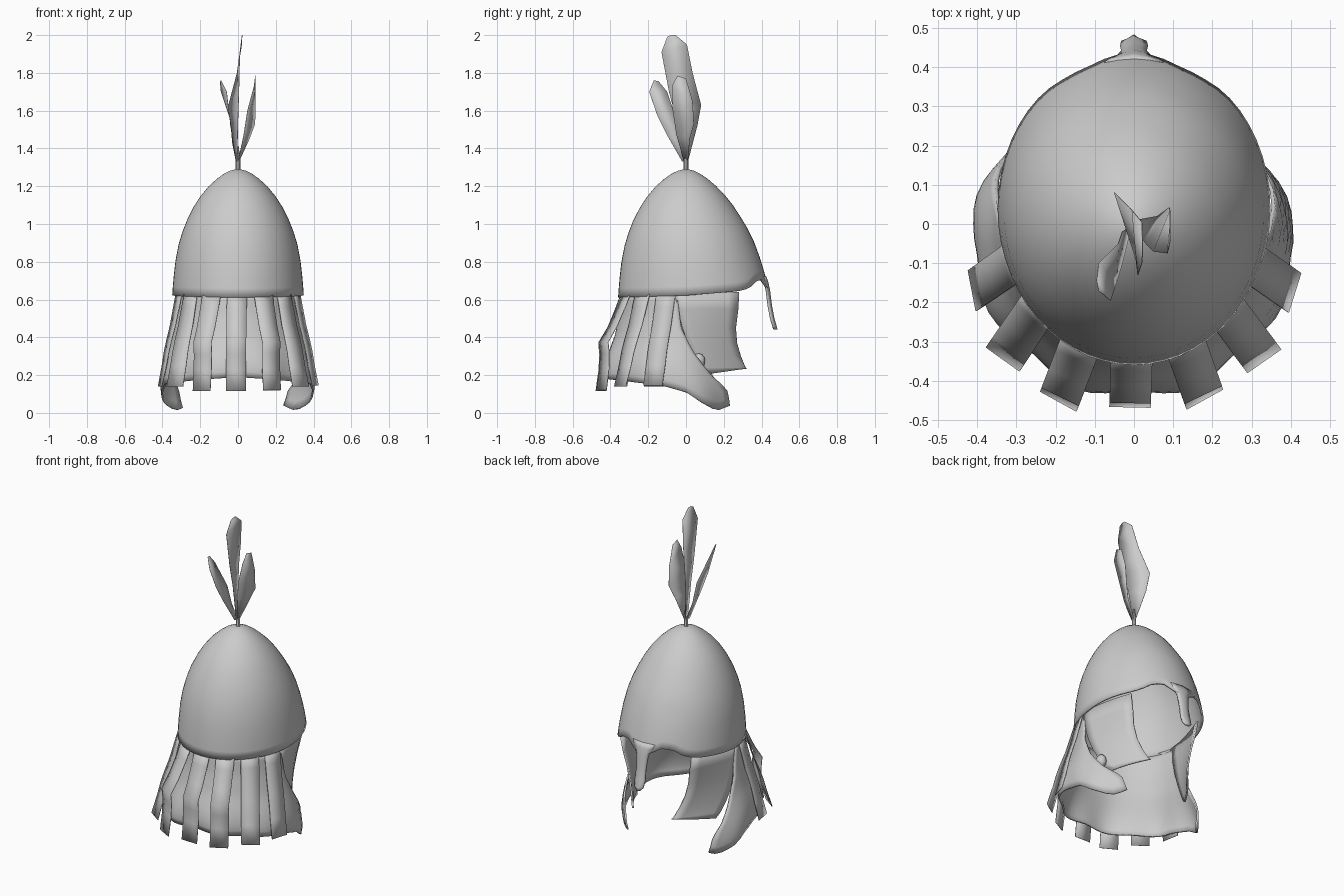
import bpy, bmesh, math
from mathutils import Vector

if "Cube" in bpy.data.objects:
    bpy.data.objects.remove(bpy.data.objects["Cube"])

grey = bpy.data.materials.new("steel grey")
grey.diffuse_color = (0.6, 0.6, 0.6, 1)
grey.use_nodes = True
grey.node_tree.nodes["Principled BSDF"].inputs["Base Color"].default_value = grey.diffuse_color


def lerp(table, v):
    """Piecewise linear lookup in a table of (key, value)."""
    for (a, p), (b, q) in zip(table, table[1:]):
        if v <= b:
            return p + (q - p) * max(0, (v - a) / (b - a))
    return table[-1][1]


def sheet(name, rows, closed=False, thick=0.0, angle=40, offset=-1):
    """Skin a grid of points; optional closed loops and thickness."""
    bm = bmesh.new()
    grid = [[bm.verts.new(p) for p in row] for row in rows]
    for r, s in zip(grid, grid[1:]):
        n = len(r)
        for i in range(n if closed else n - 1):
            j = (i + 1) % n
            bm.faces.new((r[i], r[j], s[j], s[i]))
    bmesh.ops.remove_doubles(bm, verts=bm.verts, dist=1e-5)
    bmesh.ops.recalc_face_normals(bm, faces=bm.faces)
    me = bpy.data.meshes.new(name)
    bm.to_mesh(me)
    bm.free()
    me.materials.append(grey)
    ob = bpy.data.objects.new(name, me)
    bpy.context.collection.objects.link(ob)
    if thick:
        m = ob.modifiers.new("thickness", 'SOLIDIFY')
        m.thickness, m.offset = thick, offset
    bpy.ops.object.select_all(action='DESELECT')
    bpy.context.view_layer.objects.active = ob
    ob.select_set(True)
    bpy.ops.object.shade_smooth_by_angle(angle=math.radians(angle))
    return ob


# Helmet bowl: egg-shaped, rim arched over the eyes
WIDTH = [(.6, .35), (.7, .343), (.8, .332), (.9, .313), (1.0, .281), (1.1, .23), (1.16, .19),
         (1.2, .155), (1.25, .1), (1.275, .06), (1.288, .026), (1.292, 0)]
RIM = [(-.36, .612), (0, .622), (.28, .645), (.34, .66), (.385, .7), (.42, .705), (.44, .65)]


def bowl_point(a, z):
    w = lerp(WIDTH, z)
    front = w * (1 + .265 * (1 - (z - .65) / .64))
    back = w * 1.03
    cy, ry = (front - back) / 2, (front + back) / 2
    return Vector((w * math.cos(a), cy + ry * math.sin(a), z))


def rim_z(a):
    return lerp(RIM, bowl_point(a, .65).y)


SEG = 56
angles = [2 * math.pi * i / SEG for i in range(SEG)]
levels = [0, .07, .15, .27, .4, .5, .6, .7, .78, .86, .92, .96, .985, 1]
rows = [[bowl_point(a, rim_z(a) + (1.292 - rim_z(a)) * f) for a in angles] for f in levels]
sheet("bowl", rows, closed=True, thick=.012, angle=50)

# Nasal guard: narrow tongue leaning forward from the brow
nasal = [(.72, .075, .42), (.69, .06, .43), (.65, .04, .439), (.57, .031, .449),
         (.5, .034, .462), (.46, .03, .474), (.442, .012, .478)]
sheet("nasal_guard", [[(x * h, y - .012 * abs(x), z) for x in (-1, -.5, 0, .5, 1)]
                      for z, h, y in nasal], thick=.012, offset=0)

# Cheek plates: the front edge swings inwards towards the bottom
# rows: height, back y, front y, back x, front x
cheek = [(.64, -.06, .28, .325, .255), (.55, -.045, .275, .325, .24), (.45, -.02, .262, .318, .22),
         (.37, .01, .268, .308, .2), (.3, .045, .288, .295, .175), (.24, .08, .312, .28, .15),
         (.205, .11, .32, .265, .142)]
for side, label in ((1, "right"), (-1, "left")):
    rows = []
    for z, y0, y1, x0, x1 in cheek:
        if side < 0:
            x0, x1 = x0 + .04 * (.64 - z), x1 - .02
        row = []
        for i in range(7):
            t = i / 6
            drop = .03 * t if z < .21 else 0
            row.append((side * (x0 + (x1 - x0) * t + .05 * t * (1 - t)), y0 + (y1 - y0) * t, z + drop))
        rows.append(row)
    sheet("cheek_plate_" + label, rows, thick=.01, offset=0)

# Neck cloth: wraps the back, its drooping front corners turn inwards
EDGE = {1: [(0, -8), (.35, -4), (.55, 5), (.7, 18), (.82, 33), (1, 37)],
        -1: [(0, -4), (.35, 3), (.55, 12), (.7, 20), (.82, 28), (1, 31)]}
HEM = [(-90, .19), (-50, .17), (-20, .15), (0, .11), (12, .05), (24, .012), (40, .045)]
OUT = [(0, 0), (.25, .12), (.5, .4), (.75, .85), (.9, 1), (1, .95)]
rows = []
for j in range(15):
    t = j / 14
    k = lerp(OUT, t)
    row = []
    for i in range(49):
        s = i / 24 - 1
        side = 1 if s >= 0 else -1
        half = 90 + lerp(EDGE[side], t)
        a = math.radians(-90 + s * half)
        elev = abs(s) * half - 90
        fold = .012 * math.sin(9 * a) * t
        rx = .325 + (.09 + fold) * k
        ry = .335 + (.1 + fold) * k
        if elev > -6:
            rx -= (.095 if side > 0 else .06) * t * (elev + 6) / 40
            ry -= .04 * t * (elev + 6) / 40
        z = .625 + t * (lerp(HEM, elev) - .625)
        row.append((rx * math.cos(a), ry * math.sin(a), z))
    rows.append(row)
sheet("neck_cloth", rows, thick=.01, angle=60, offset=0)

# Hanging straps: those at the back bulge out and then drop, the side ones slant
BACK = [(.64, 0), (.56, .25), (.46, .6), (.38, .96), (.32, .92), (.24, .94), (.13, 1.05)]
SIDE = [(.64, 0), (.56, .16), (.46, .36), (.38, .57), (.32, .71), (.24, .85), (.13, 1.08)]
# angle at rim, end x, end y, twist, end height
straps = [(-18, .402, -.17, .1, .145), (-42, .325, -.34, -.15, .14), (-66, .178, -.44, .12, .12),
          (-91, -.01, -.46, 0, .115), (-115, -.19, -.445, -.1, .115),
          (-140, -.328, -.335, .15, .14), (-163, -.405, -.165, -.2, .14)]
for n, (deg, ex, ey, twist, end) in enumerate(straps):
    a = math.radians(deg)
    top = Vector((.325 * math.cos(a), .34 * math.sin(a), 0))
    out = Vector((ex, ey, 0))
    rows = []
    for z, k in (SIDE if abs(ex) > .25 else BACK):
        c = top.lerp(out, k)
        f = (.64 - z) / .51
        c.z = .64 - f * (.64 - end)
        b = math.atan2(c.y, c.x) + twist * f
        side = Vector((-math.sin(b), math.cos(b), 0))
        rows.append([c + side * w for w in (-.053, 0, .053)])
    sheet("strap_%d" % n, rows, thick=.004, offset=0)

# Plume stem
sheet("plume_stem", [[(r * math.cos(k * math.pi / 4), r * math.sin(k * math.pi / 4), z)
                      for k in range(8)] for z, r in ((1.27, .013), (1.35, .012), (1.41, .004))], closed=True)

# Feathers: flat blades given as pairs of edge points
feathers = {
    "tall_feather": [((-.005, -.01, 1.33), (.0, .01, 1.33)), ((.0, -.05, 1.55), (-.04, .06, 1.52)),
                     ((.005, -.09, 1.7), (-.05, .08, 1.63)), ((.01, -.13, 1.91), (-.005, .035, 1.8)),
                     ((.02, -.1, 1.99), (.02, .005, 1.95)), ((.022, -.08, 2.0), (.022, -.055, 2.0))],
    "back_feather": [((-.01, -.02, 1.33), (.0, .0, 1.33)), ((-.03, -.1, 1.47), (-.03, -.02, 1.43)),
                     ((-.045, -.15, 1.57), (-.04, -.05, 1.55)), ((-.06, -.195, 1.7), (-.09, -.1, 1.7)),
                     ((-.09, -.17, 1.76), (-.095, -.145, 1.755))],
    "side_feather": [((.0, -.01, 1.33), (.005, .01, 1.33)), ((.03, -.05, 1.47), (.06, .02, 1.45)),
                     ((.05, -.07, 1.6), (.09, .042, 1.53)), ((.085, -.075, 1.73), (.092, .035, 1.65)),
                     ((.092, -.045, 1.785), (.092, .0, 1.77))],
}
for name, rows in feathers.items():
    sheet(name, rows, thick=.002, angle=20, offset=0)

# Knot of cloth at the right cheek plate
knot = []
for j in range(7):
    p = math.pi * j / 6
    knot.append([(.3 + .03 * math.sin(p) * math.cos(q), .068 + .035 * math.sin(p) * math.sin(q),
                  .275 + .04 * math.cos(p)) for q in (2 * math.pi * k / 10 for k in range(10))])
sheet("cloth_knot", knot, closed=True, angle=60)
